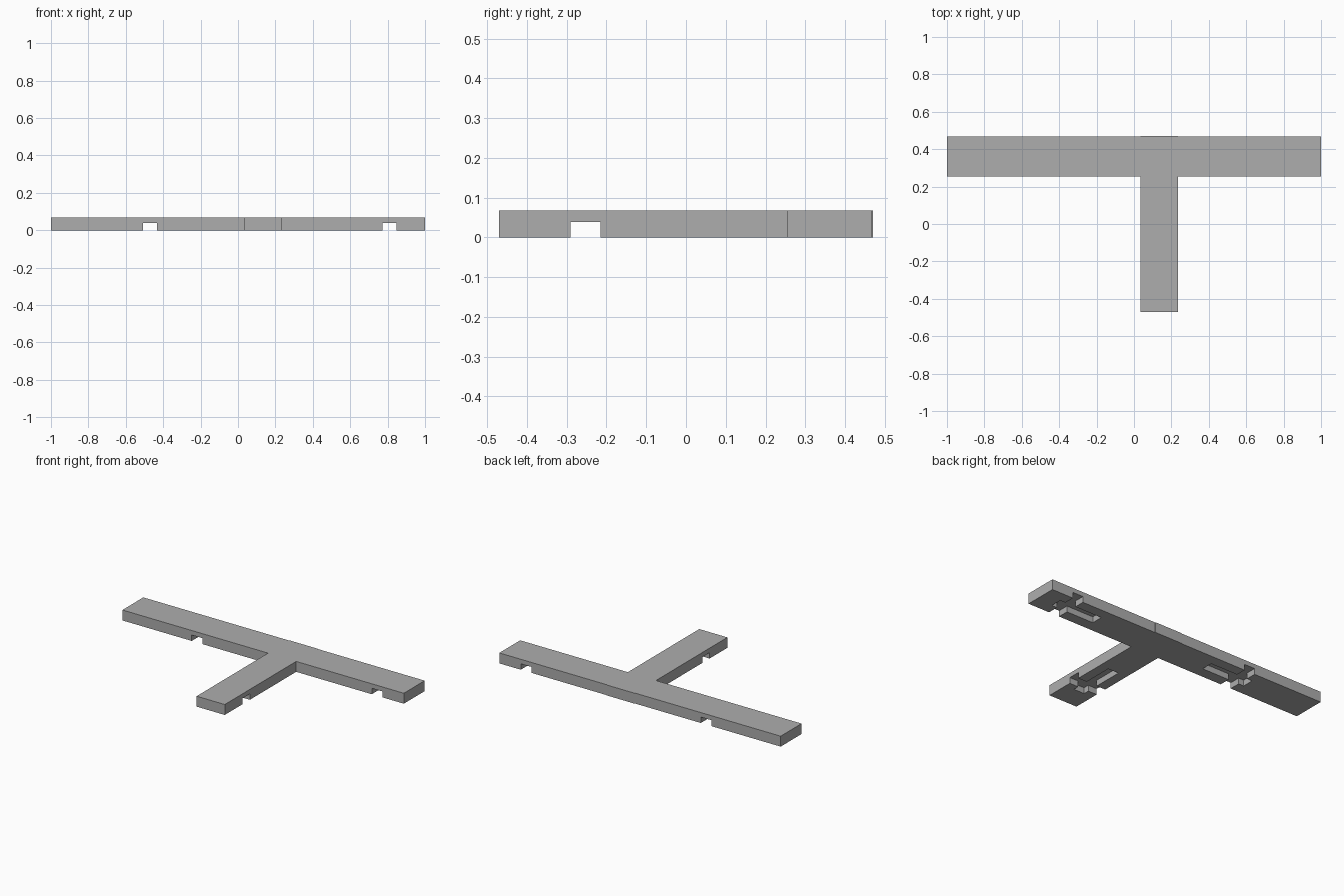
import bpy
import bmesh
from mathutils import Vector

if "Cube" in bpy.data.objects:
    bpy.data.objects.remove(bpy.data.objects["Cube"], do_unlink=True)

HEIGHT = 0.067
GROOVE = 0.038      # ceiling height of the grooves
HALF = 0.0375       # half width of every groove

grey = bpy.data.materials.new("plain grey")
grey.use_nodes = True
grey.diffuse_color = (0.42, 0.42, 0.42, 1)
grey.node_tree.nodes["Principled BSDF"].inputs["Base Color"].default_value = grey.diffuse_color


def prism(name, outline, bottom, top):
    """Extrude a flat outline between two heights."""
    bm = bmesh.new()
    face = bm.faces.new([bm.verts.new((x, y, bottom)) for x, y in outline])
    up = bmesh.ops.extrude_face_region(bm, geom=[face])
    moved = [v for v in up["geom"] if isinstance(v, bmesh.types.BMVert)]
    bmesh.ops.translate(bm, vec=(0, 0, top - bottom), verts=moved)
    bmesh.ops.recalc_face_normals(bm, faces=bm.faces)
    mesh = bpy.data.meshes.new(name)
    bm.to_mesh(mesh)
    bm.free()
    mesh.materials.append(grey)
    obj = bpy.data.objects.new(name, mesh)
    bpy.context.scene.collection.objects.link(obj)
    return obj


def cross_outline(centre, inward):
    """Slot across a limb, crossed by a pocket that is longer on the inner side."""
    c, u = Vector(centre), Vector(inward)
    v = Vector((-u.y, u.x))
    h, across, outer, inner = HALF, 0.2, -0.075, 0.23
    points = [(-h, -across), (h, -across), (h, -h), (inner, -h), (inner, h), (h, h),
              (h, across), (-h, across), (-h, h), (outer, h), (outer, -h), (-h, -h)]
    return [c + u * a + v * b for a, b in points]


# T-shaped body; the stem stands slightly proud of the bar's back
left, right = 0.035, 0.235
front, back, proud = 0.255, 0.467, 0.47
body = prism("t_shaped_bar", [
    (-1, front), (left, front), (left, -proud), (right, -proud), (right, front), (1, front),
    (1, back), (right, back), (right, proud), (left, proud), (left, back), (-1, back)],
    0, HEIGHT)

# Underside grooves, one near the end of each limb
sites = [((0.81, 0.3625), (-1, 0)), ((-0.47, 0.3625), (1, 0)), ((0.135, -0.2525), (0, 1))]
cutters = []
for centre, inward in sites:
    cutter = prism("groove_cutter", cross_outline(centre, inward), -0.05, GROOVE)
    cutter.hide_render = True
    cutters.append(cutter)
    cut = body.modifiers.new("groove", 'BOOLEAN')
    cut.operation = 'DIFFERENCE'
    cut.solver = 'EXACT'
    cut.object = cutter

# Bake the cuts and drop the cutters
bpy.context.view_layer.update()
baked = bpy.data.meshes.new_from_object(body.evaluated_get(bpy.context.evaluated_depsgraph_get()))
body.modifiers.clear()
body.data = baked
for cutter in cutters:
    bpy.data.objects.remove(cutter, do_unlink=True)
